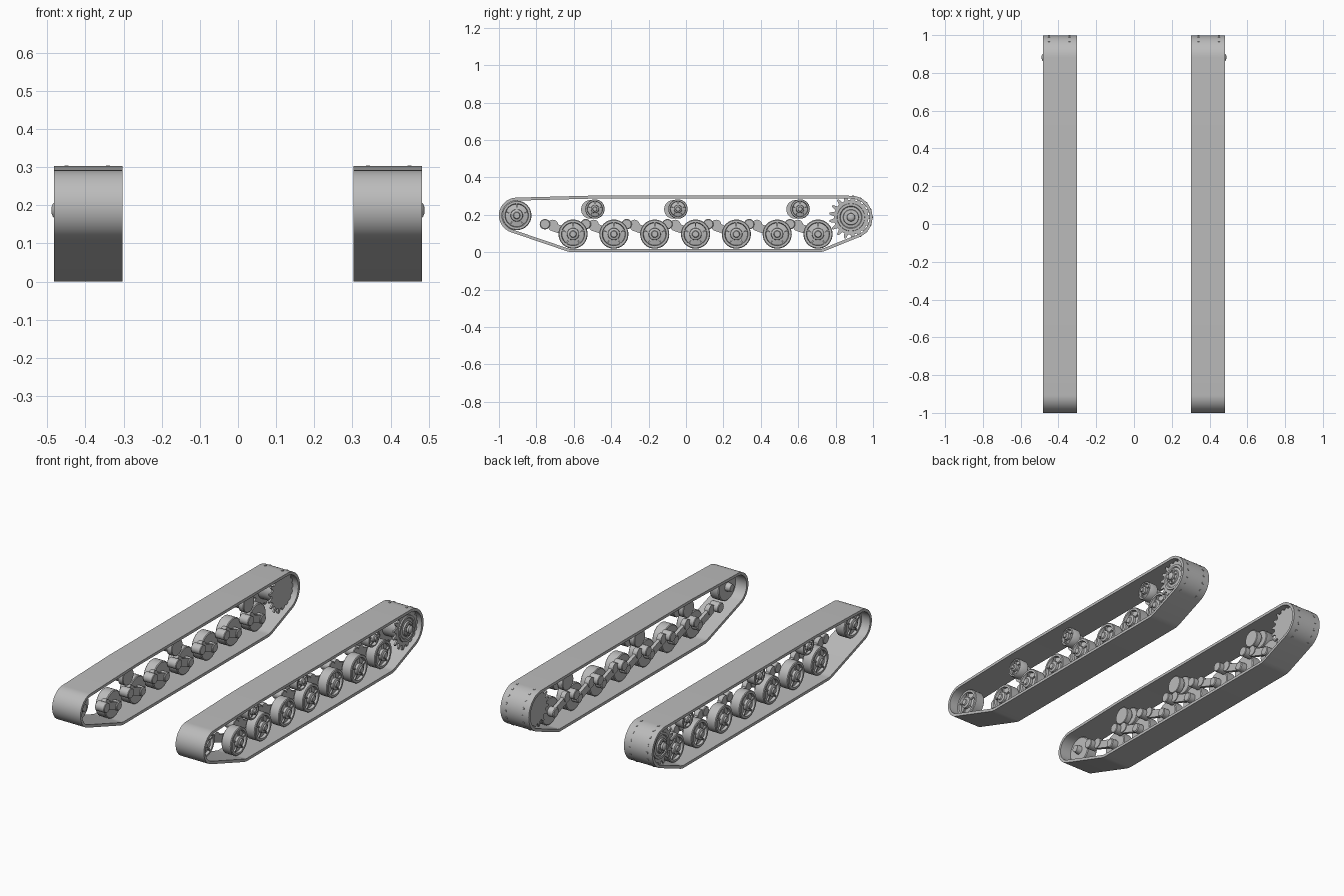
import bpy, bmesh, math
from mathutils import Vector

if "Cube" in bpy.data.objects:
    bpy.data.objects.remove(bpy.data.objects["Cube"])

grey = bpy.data.materials.new("steel grey")
grey.diffuse_color = (0.5, 0.5, 0.5, 1)
grey.use_nodes = True
grey.node_tree.nodes["Principled BSDF"].inputs["Base Color"].default_value = grey.diffuse_color
X_IN, X_OUT = 0.303, 0.483          # belt edges


def finish(name, bm, angle=35):
    """Turn a bmesh into a smooth-by-angle object, mirrored to the left side."""
    bmesh.ops.recalc_face_normals(bm, faces=bm.faces)
    for f in bm.faces:
        f.smooth = True
    for e in bm.edges:
        e.smooth = len(e.link_faces) == 2 and e.calc_face_angle(0) < math.radians(angle)
    me = bpy.data.meshes.new(name)
    bm.to_mesh(me)
    bm.free()
    me.materials.append(grey)
    ob = bpy.data.objects.new(name, me)
    bpy.context.collection.objects.link(ob)
    ob.modifiers.new("left side", 'MIRROR').use_mirror_merge = False
    return ob


def lathe(bm, profile, y, z, n=32):
    """Spin (x, radius) points around an axle parallel to x."""
    rings = []
    for x, r in profile:
        rings.append([bm.verts.new((x, y + r * math.cos(2 * math.pi * i / n),
                                    z + r * math.sin(2 * math.pi * i / n))) for i in range(n)])
    for a, b in zip(rings, rings[1:]):
        for i in range(n):
            j = (i + 1) % n
            bm.faces.new((a[i], a[j], b[j], b[i]))
    bm.faces.new(rings[0])
    bm.faces.new(rings[-1])


def prism(bm, outline, x0, x1):
    """Extrude a (y, z) outline between two x positions."""
    a = [bm.verts.new((x0, y, z)) for y, z in outline]
    b = [bm.verts.new((x1, y, z)) for y, z in outline]
    n = len(a)
    for i in range(n):
        bm.faces.new((a[i], a[(i + 1) % n], b[(i + 1) % n], b[i]))
    bm.faces.new(a)
    bm.faces.new(b)


def hull(circles, n=72):
    """Convex outline wrapped around (y, z, r) circles."""
    pts = sorted({(round(y + r * math.cos(2 * math.pi * i / n), 6),
                   round(z + r * math.sin(2 * math.pi * i / n), 6))
                  for y, z, r in circles for i in range(n)})

    def half(seq):
        out = []
        for p in seq:
            while len(out) > 1 and ((out[-1][0] - out[-2][0]) * (p[1] - out[-2][1])
                                    - (out[-1][1] - out[-2][1]) * (p[0] - out[-2][0])) <= 1e-7:
                out.pop()
            out.append(p)
        return out[:-1]
    return half(pts) + half(pts[::-1])


def spokes(bm, y, z, r0, r1, w, x0, x1, count=5):
    for k in range(count):
        a = math.pi / 2 + 2 * math.pi * k / count
        d, t = Vector((math.cos(a), math.sin(a))), Vector((-math.sin(a), math.cos(a)))
        c = Vector((y, z))
        prism(bm, [c + d * r0 - t * w, c + d * r1 - t * w, c + d * r1 + t * w, c + d * r0 + t * w], x0, x1)


def wheel(name, y, z, r, x0=0.37, x1=0.432):
    """Dished wheel with rim, ribs and a stepped hub."""
    bm = bmesh.new()
    lathe(bm, [(x0, r * 0.94), (x0 + 0.004, r), (x1 - 0.004, r), (x1, r * 0.95), (x1, r * 0.80),
               (x1 - 0.014, r * 0.76), (x1 - 0.008, r * 0.42), (x1 + 0.006, r * 0.40),
               (x1 + 0.008, r * 0.36), (x1 + 0.010, r * 0.24), (x1 + 0.017, r * 0.20)], y, z)
    spokes(bm, y, z, r * 0.3, r * 0.82, r * 0.045, x1 - 0.018, x1 - 0.002)
    return finish(name, bm)


IDLER, SPROCKET = (-0.905, 0.197), (0.882, 0.187)

# Track belt: closed band wrapped around the running gear
outer = hull([(*IDLER, 0.095), (*SPROCKET, 0.115), (-0.604, 0.1, 0.1), (0.706, 0.1, 0.1),
              (-0.487, 0.23, 0.073), (0.61, 0.23, 0.073)])
bm = bmesh.new()
n = len(outer)
left = [bm.verts.new((X_IN, y, z)) for y, z in outer]
right = [bm.verts.new((X_OUT, y, z)) for y, z in outer]
for i in range(n):
    bm.faces.new((left[i], left[(i + 1) % n], right[(i + 1) % n], right[i]))
belt = finish("track_belt", bm)
solid = belt.modifiers.new("thickness", 'SOLIDIFY')
solid.thickness, solid.offset, solid.use_even_offset = 0.016, -1, True

# Road wheels with trailing swing arms
for k in range(7):
    y, z = -0.604 + k * 0.2183, 0.097
    wheel(f"road_wheel_{k + 1}", y, z, 0.078)
    bm = bmesh.new()
    py, pz = y - 0.15, z + 0.053
    prism(bm, hull([(y, z, 0.022), (py + 0.04, pz - 0.014, 0.022)], 24), 0.338, 0.358)
    lathe(bm, [(0.332, 0.022), (0.336, 0.027), (0.375, 0.027)], y, z, 20)
    lathe(bm, [(0.305, 0.025), (0.308, 0.028), (0.362, 0.028), (0.365, 0.024)], py, pz, 20)
    lathe(bm, [(0.334, 0.028), (0.362, 0.028)], py + 0.042, pz - 0.004, 20)
    finish(f"swing_arm_{k + 1}", bm)

# Return rollers with their offset inner mounts
for k, y in enumerate((-0.487, -0.043, 0.61)):
    wheel(f"return_roller_{k + 1}", y, 0.231, 0.052, 0.385, 0.44)
    bm = bmesh.new()
    lathe(bm, [(0.34, 0.047), (0.343, 0.05), (0.372, 0.05)], y - 0.024, 0.229, 28)
    lathe(bm, [(0.37, 0.02), (0.39, 0.02)], y - 0.005, 0.231, 16)
    finish(f"roller_mount_{k + 1}", bm)

# Front idler wheel
wheel("idler_wheel", *IDLER, 0.079)
bm = bmesh.new()
lathe(bm, [(0.34, 0.02), (0.372, 0.025)], *IDLER, 20)
finish("idler_axle", bm)

# Drive sprocket: two toothed discs on a drum
sy, sz = SPROCKET
bm = bmesh.new()
TEETH = 17
teeth = []
for k in range(TEETH):
    for r, f in ((0.092, -0.33), (0.1175, -0.11), (0.1175, 0.11), (0.092, 0.33)):
        a = 2 * math.pi * (k + f) / TEETH
        teeth.append((sy + r * math.cos(a), sz + r * math.sin(a)))
for x in (0.341, 0.450):
    prism(bm, teeth, x - 0.005, x + 0.005)
lathe(bm, [(0.343, 0.066), (0.448, 0.066)], sy, sz)
finish("drive_sprocket", bm)

# Sprocket hub: raised ring, recessed disc, bolts and domed cap
bm = bmesh.new()
lathe(bm, [(0.45, 0.075), (0.462, 0.073), (0.462, 0.06), (0.457, 0.056), (0.459, 0.042),
           (0.468, 0.040), (0.470, 0.022), (0.481, 0.021), (0.486, 0.016), (0.489, 0.008)], sy, sz)
for k in range(8):
    a = 2 * math.pi * k / 8
    lathe(bm, [(0.465, 0.005), (0.475, 0.005)], sy + 0.031 * math.cos(a), sz + 0.031 * math.sin(a), 6)
finish("sprocket_hub", bm)
